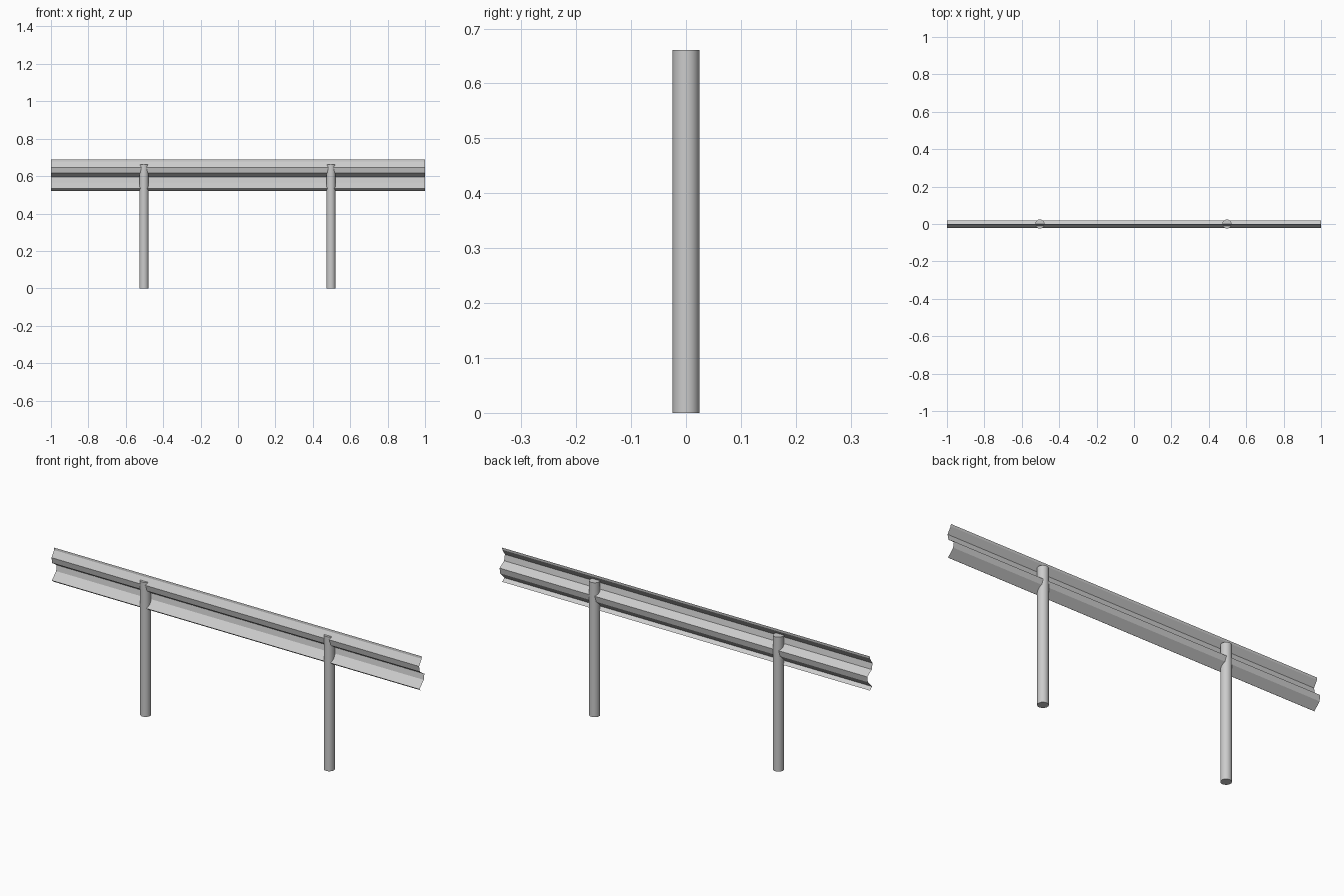
import bpy, bmesh

if "Cube" in bpy.data.objects:
    bpy.data.objects.remove(bpy.data.objects["Cube"])

# Guard rail: thin corrugated sheet, (y, z) profile swept along x
PROFILE = [(0, 0.688), (-0.001, 0.677), (-0.021, 0.647), (-0.015, 0.618),
           (0.020, 0.595), (0.015, 0.567), (-0.018, 0.533), (0, 0.52)]
bm = bmesh.new()
left = [bm.verts.new((-1, y, z)) for y, z in PROFILE]
right = [bm.verts.new((1, y, z)) for y, z in PROFILE]
for i in range(len(PROFILE) - 1):
    bm.faces.new((left[i], left[i + 1], right[i + 1], right[i]))
mesh = bpy.data.meshes.new("guard_rail")
bm.to_mesh(mesh)
bm.free()
rail = bpy.data.objects.new("guard_rail", mesh)
bpy.context.collection.objects.link(rail)

# Two round posts
POST_HEIGHT = 0.661
for side, x in (("left", -0.503), ("right", 0.497)):
    bpy.ops.mesh.primitive_cylinder_add(vertices=32, radius=0.0245, depth=POST_HEIGHT,
                                        location=(x, 0, POST_HEIGHT / 2))
    bpy.context.object.name = side + "_post"
    bpy.ops.object.shade_smooth_by_angle()
